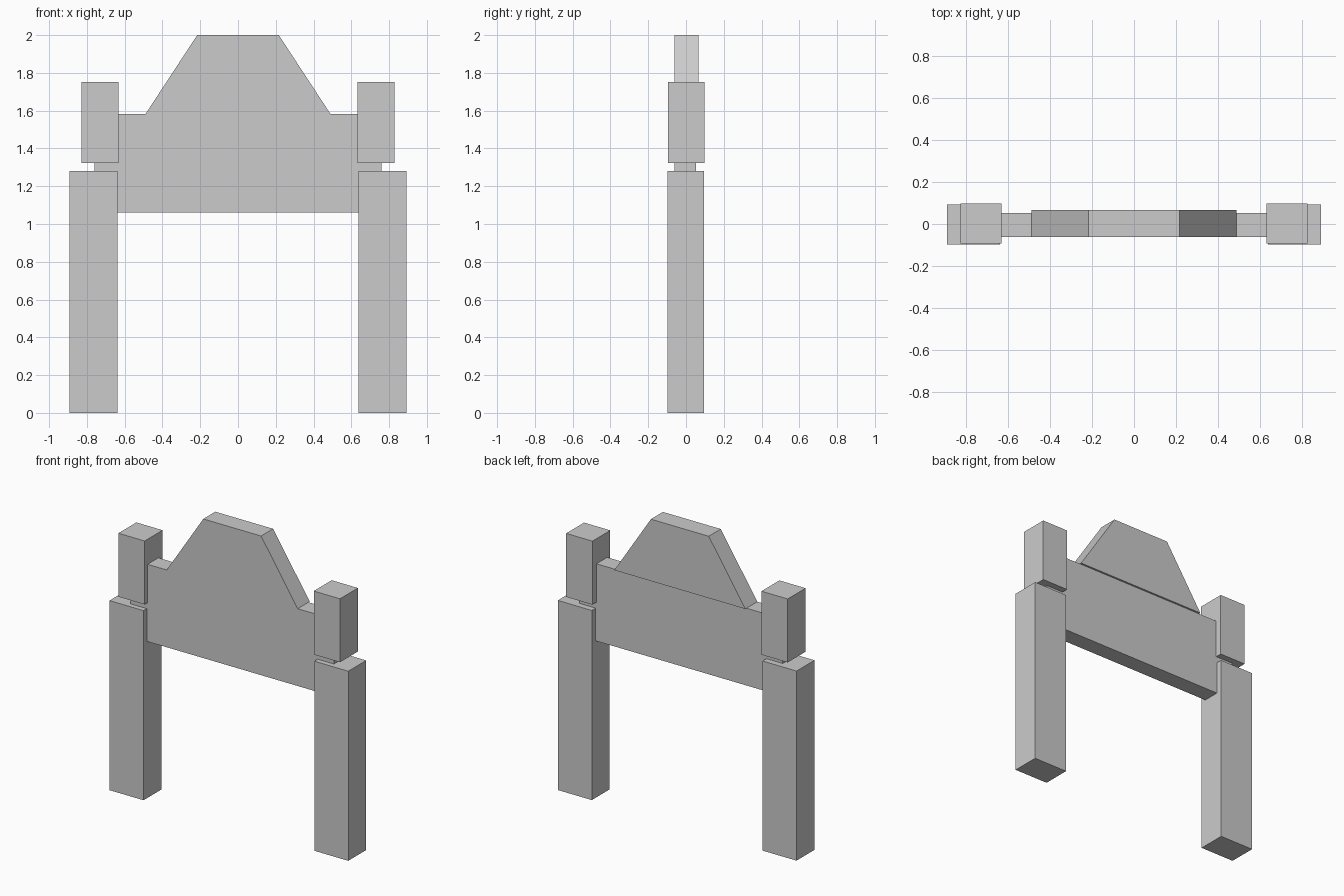
import bpy

if "Cube" in bpy.data.objects:
    bpy.data.objects.remove(bpy.data.objects["Cube"])


def prism(name, profile, y0, y1):
    """Extrude a counter-clockwise (x, z) outline from y0 to y1."""
    n = len(profile)
    verts = [(x, y0, z) for x, z in profile] + [(x, y1, z) for x, z in profile]
    faces = [tuple(range(n)), tuple(reversed(range(n, 2 * n)))]
    faces += [(i, i + n, (i + 1) % n + n, (i + 1) % n) for i in range(n)]
    mesh = bpy.data.meshes.new(name)
    mesh.from_pydata(verts, [], faces)
    obj = bpy.data.objects.new(name, mesh)
    bpy.context.collection.objects.link(obj)
    return obj


def box(name, x0, x1, y0, y1, z0, z1):
    return prism(name, [(x0, z0), (x1, z0), (x1, z1), (x0, z1)], y0, y1)


def mirrored(obj):
    """Repeat a right-hand part on the left."""
    obj.modifiers.new("mirror_x", 'MIRROR').use_axis[0] = True


# Tall posts and the shorter blocks floating just above them
mirrored(box("post", 0.638, 0.892, -0.097, 0.094, 0.0, 1.281))
mirrored(box("post_cap", 0.632, 0.828, -0.094, 0.097, 1.323, 1.752))

# Cross board, its ends run through the posts and show in the gap
box("cross_board", -0.76, 0.76, -0.062, 0.053, 1.06, 1.582)

# Tapered crest, flush at the front and slightly overhanging at the back
prism("crest", [(-0.49, 1.582), (0.49, 1.582), (0.216, 2.0), (-0.216, 2.0)],
      -0.062, 0.066)
